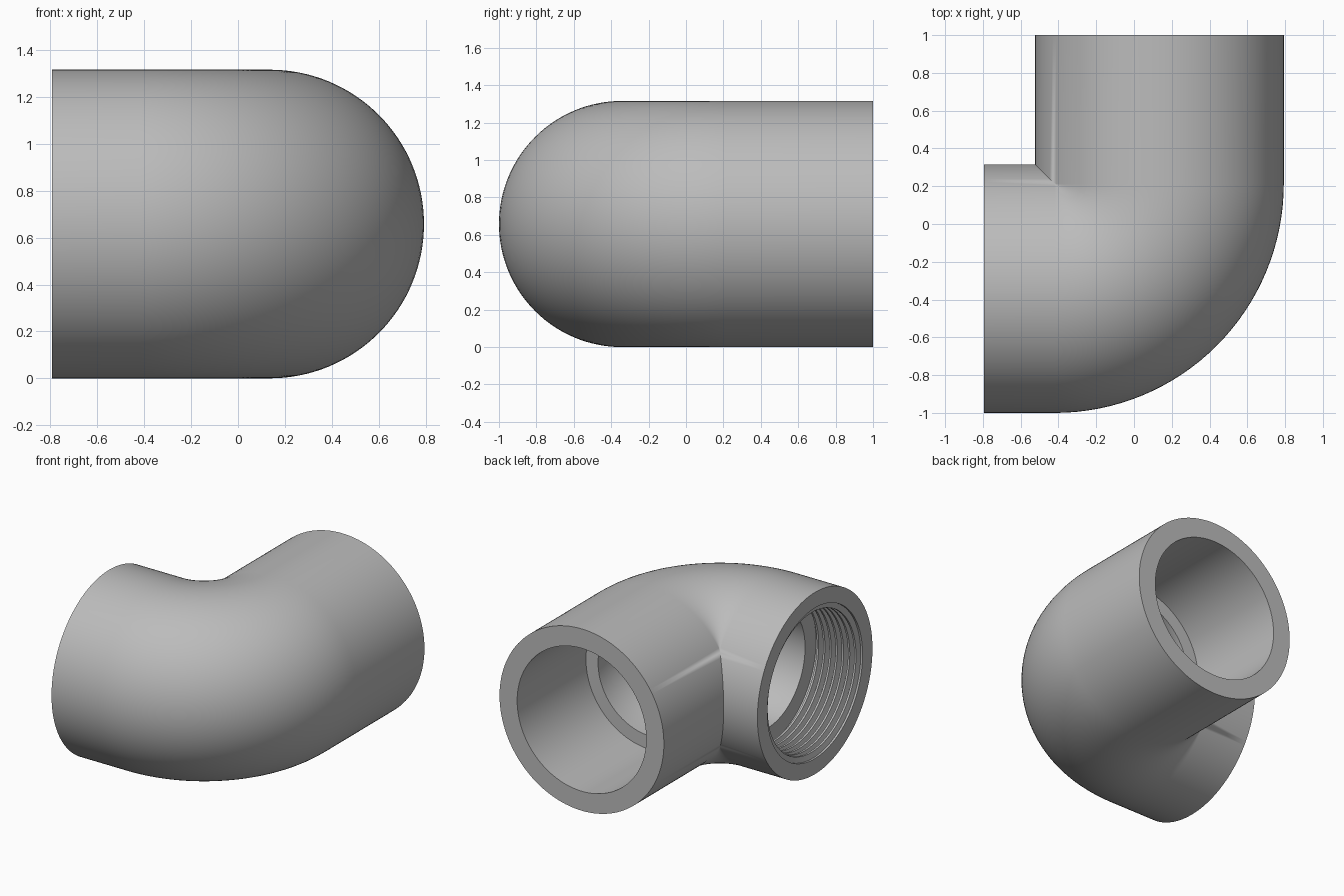
import bpy, bmesh
from math import sin, cos, pi

cube = bpy.data.objects.get("Cube")
if cube:
    bpy.data.objects.remove(cube)

OUTER, SOCKET, BORE = 0.658, 0.517, 0.42      # radii
THREAD_MAJOR, THREAD_MINOR, TURNS = 0.545, 0.505, 7
BEND = 0.555                                  # centreline bend radius
CX, CY = 0.793 - OUTER - BEND, -1 + OUTER + BEND
PLAIN_LEN, THREAD_LEN = 1 - CY, 0.793 + CX    # straight leg lengths
SEGS, BEND_STEPS = 128, 32


def place(leg, t, radius, a):
    """Point on the swept pipe; the inner corner is mitred."""
    rho = BEND + radius * cos(a)
    z = OUTER + radius * sin(a)
    if leg == "bend":
        if rho < 0:
            return CX + rho, CY - rho, z
        return CX + rho * cos(t), CY - rho * sin(t), z
    t = max(t, -rho)
    if leg == "plain":
        return CX + rho, CY + t, z
    return CX - t, CY - rho, z


def bend(radius):
    return [("bend", i / BEND_STEPS * pi / 2, radius) for i in range(BEND_STEPS + 1)]


# Outer skin from the plain mouth round to the threaded mouth
stations = [("plain", PLAIN_LEN, OUTER)] + bend(OUTER) + [("threaded", THREAD_LEN, OUTER)]

# Thread grooves: flat crest, sloped flanks, flat root
pitch = THREAD_LEN / (TURNS + 0.5)
for i in range(TURNS):
    start = THREAD_LEN - i * pitch
    for part, radius in ((0, THREAD_MAJOR), (0.3, THREAD_MAJOR),
                         (0.5, THREAD_MINOR), (0.8, THREAD_MINOR)):
        stations.append(("threaded", start - part * pitch, radius))
stations += [("threaded", THREAD_LEN - TURNS * pitch, THREAD_MAJOR),
             ("threaded", 0, THREAD_MAJOR)]

# Narrow bore back through the bend, then the plain socket
stations += bend(BORE)[::-1]
stations += [("plain", 0, SOCKET), ("plain", PLAIN_LEN, SOCKET)]

bm = bmesh.new()
rings = [[bm.verts.new(place(*s, 2 * pi * k / SEGS)) for k in range(SEGS)] for s in stations]
for i, ring in enumerate(rings):
    nxt = rings[(i + 1) % len(rings)]
    for k in range(SEGS):
        j = (k + 1) % SEGS
        bm.faces.new((ring[k], ring[j], nxt[j], nxt[k]))
bmesh.ops.remove_doubles(bm, verts=bm.verts, dist=0.00005)
bmesh.ops.recalc_face_normals(bm, faces=bm.faces)

mesh = bpy.data.meshes.new("elbow_fitting")
bm.to_mesh(mesh)
bm.free()
elbow = bpy.data.objects.new("elbow_fitting", mesh)
bpy.context.collection.objects.link(elbow)

# Grey plastic
grey = bpy.data.materials.new("grey")
grey.use_nodes = True
colour = (0.5, 0.5, 0.5, 1)
grey.diffuse_color = colour
grey.node_tree.nodes["Principled BSDF"].inputs["Base Color"].default_value = colour
mesh.materials.append(grey)

bpy.ops.object.select_all(action="DESELECT")
elbow.select_set(True)
bpy.context.view_layer.objects.active = elbow
bpy.ops.object.shade_smooth_by_angle(angle=pi / 6)
